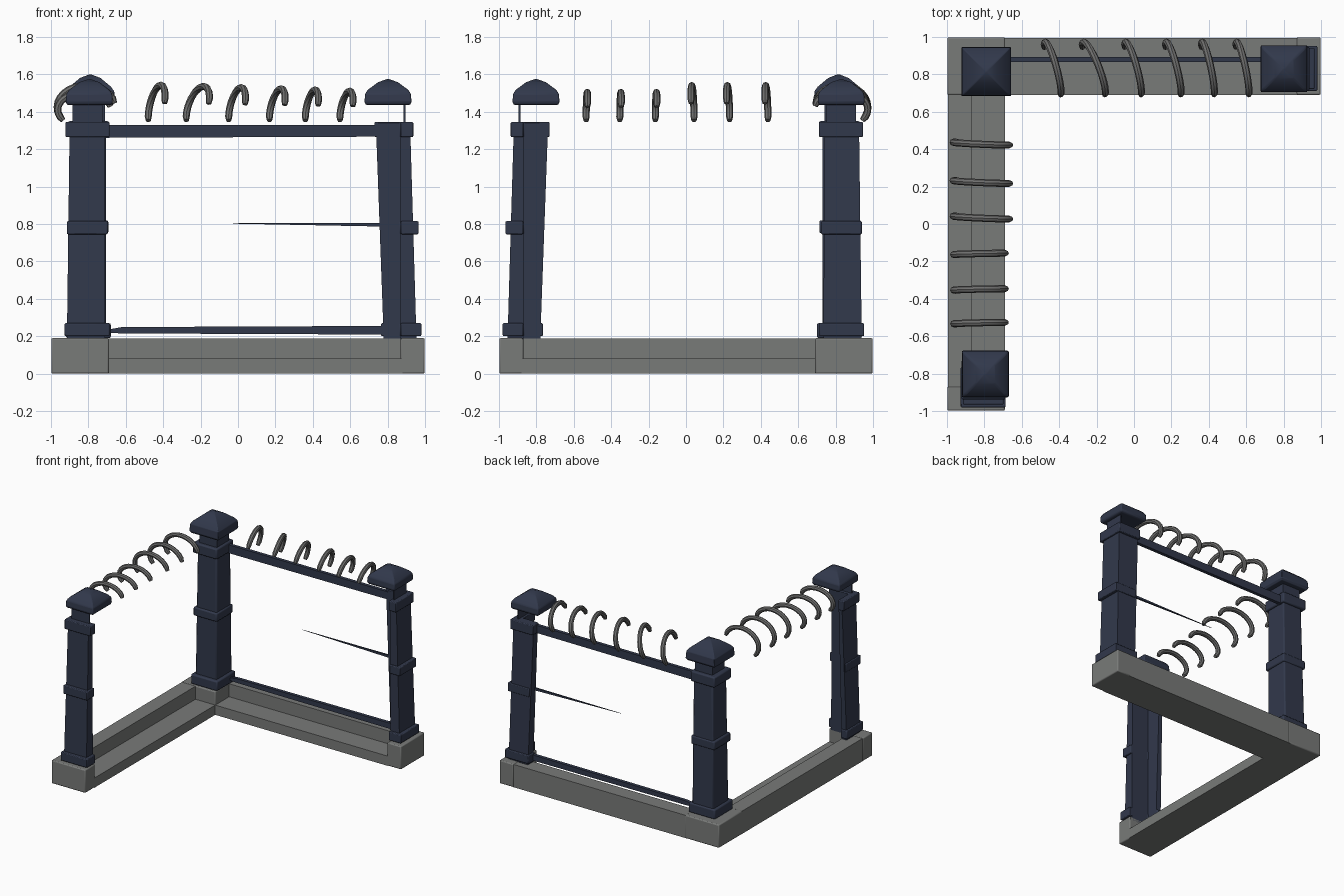
import bpy, bmesh
from math import cos, sin, radians
from mathutils import Vector

if "Cube" in bpy.data.objects:
    bpy.data.objects.remove(bpy.data.objects["Cube"], do_unlink=True)


def material(name, r, g, b):
    m = bpy.data.materials.new(name)
    m.use_nodes = True
    m.diffuse_color = (r, g, b, 1)
    m.node_tree.nodes["Principled BSDF"].inputs["Base Color"].default_value = (r, g, b, 1)
    return m


NAVY = material("navy", 0.031, 0.04, 0.071)
STONE = material("stone_grey", 0.19, 0.196, 0.19)
IRON = material("ring_grey", 0.155, 0.155, 0.153)
EDGE = 0.998   # outer edge of the base
CUT = 0.87     # inner plane where curbs and end posts are cut back
parts = []


def swap(p):
    """Reflect a back-arm point across the corner diagonal onto the left arm."""
    return (-p[1], -p[0], p[2])


def loft(name, loops, mat, mirrored=False, bevel=0.0):
    """Skin a list of equal-length point loops and cap both ends."""
    bm = bmesh.new()
    rows = [[bm.verts.new(swap(p) if mirrored else p) for p in loop] for loop in loops]
    n = len(rows[0])
    for a, b in zip(rows, rows[1:]):
        for i in range(n):
            j = (i + 1) % n
            bm.faces.new((a[i], a[j], b[j], b[i]))
    bm.faces.new(rows[0])
    bm.faces.new(rows[-1])
    bmesh.ops.recalc_face_normals(bm, faces=bm.faces)
    me = bpy.data.meshes.new(name)
    bm.to_mesh(me)
    bm.free()
    ob = bpy.data.objects.new(name, me)
    bpy.context.collection.objects.link(ob)
    me.materials.append(mat)
    if bevel:
        mod = ob.modifiers.new("soft_edges", "BEVEL")
        mod.width = bevel
        mod.segments = 2
        mod.limit_method = "ANGLE"
    parts.append(ob)


def rect(x0, x1, y0, y1, z):
    return [(x0, y0, z), (x1, y0, z), (x1, y1, z), (x0, y1, z)]


def angle_section(x0, x1, y0, y1, z):
    """Rectangle with its inner corner cut away."""
    return [(x0, CUT, z), (CUT, CUT, z), (CUT, y0, z), (x1, y0, z), (x1, y1, z), (x0, y1, z)]


def block(name, x, y, z, mat, mirrored=False, bevel=0.0):
    loft(name, [rect(*x, *y, h) for h in z], mat, mirrored, bevel)


def cap(name, cx, cy, half, top, mirrored=False):
    """Rounded square cap that rises to a shallow point."""
    steps = [(0, 0.92), (0.1, 1.0), (0.45, 0.97), (0.6, 0.84), (0.88, 0.42), (1, 0.04)]
    loops = [rect(cx - half * s, cx + half * s, cy - half * s, cy + half * s, 1.435 + (top - 1.435) * f)
             for f, s in steps]
    loft(name, loops, NAVY, mirrored, 0.008)


def bar(name, ends, mat):
    """Straight bar from sections (x, y, z, half depth, half height)."""
    loft(name, [[(x, y - d, z - h), (x, y + d, z - h), (x, y + d, z + h), (x, y - d, z + h)]
                for x, y, z, d, h in ends], mat)


def ring(name, x, twist, cy, width, height, mirrored):
    """Open hook bent over the rail line, twisted sideways towards its tip."""
    path = []
    for k in range(17):
        a = radians(-38 + k * 13)
        path.append(Vector((x - twist * cos(a + radians(30)), cy + width * cos(a),
                            1.355 + height * (0.6 + sin(a)))))
    loops = []
    for i, p in enumerate(path):
        t = (path[min(i + 1, 16)] - path[max(i - 1, 0)]).normalized()
        u = t.cross(Vector((1, 0, 0))).normalized()
        v = t.cross(u)
        r = 0.014 if i in (0, 16) else 0.019
        loops.append([p + r * (u * cos(radians(45 * s)) + v * sin(radians(45 * s))) for s in range(8)])
    loft(name, loops, IRON, mirrored)


# Stone corner block
block("corner_block", (-EDGE, -0.69), (0.69, EDGE), (0, 0.19), STONE, bevel=0.008)

# Corner post with bands, neck and cap
loft("corner_post", [rect(-0.9, -0.705, 0.73, 0.93, 0.19), rect(-0.88, -0.705, 0.73, 0.91, 1.3)],
     NAVY, bevel=0.01)
for label, half, z in (("lower", 0.12, (0.19, 0.27)), ("middle", 0.107, (0.75, 0.82)),
                       ("upper", 0.11, (1.265, 1.35))):
    block("corner_band_" + label, (-0.8 - half, -0.8 + half), (0.82 - half, 0.82 + half), z,
          NAVY, bevel=0.01)
block("corner_neck", (-0.87, -0.71), (0.74, 0.9), (1.34, 1.45), NAVY)
cap("corner_cap", -0.79, 0.815, 0.132, 1.6)

# Two arms: the back one, and its reflection along the left side, set slightly inward
for arm, mir, dy in (("back", False, 0.0), ("left", True, -0.025)):
    # Stepped curb with a low inner ledge, closed by a full-height end block
    loft(arm + "_curb", [[(x, 0.69, 0), (x, 0.69, 0.08), (x, CUT, 0.08), (x, CUT, 0.187),
                          (x, EDGE - 0.004, 0.187), (x, EDGE - 0.004, 0)] for x in (-0.7, 0.88)],
         STONE, mir)
    block(arm + "_end_block", (CUT, EDGE), (0.69, EDGE), (0, 0.19), STONE, mir, 0.008)

    # Leaning end post and its bands, cut back on the inner corner
    loft(arm + "_post", [angle_section(0.78, 0.955, 0.735 + dy, 0.94 + dy, 0.16),
                         angle_section(0.737, 0.92, 0.74 + dy, 0.925 + dy, 1.34)], NAVY, mir)
    for label, x0, x1, y0, y1, z in (("lower", 0.765, 0.98, 0.712, 0.952, (0.2, 0.27)),
                                     ("middle", 0.77, 0.965, 0.722, 0.94, (0.745, 0.815)),
                                     ("upper", 0.73, 0.937, 0.712, 0.947, (1.265, 1.345))):
        loft(arm + "_band_" + label, [angle_section(x0, x1, y0 + dy, y1 + dy, h) for h in z],
             NAVY, mir, 0.006)
    # Thin outer neck plate holding the cap
    block(arm + "_neck_plate", (0.885, 0.895), (0.75 + dy, 0.91 + dy), (1.33, 1.45), NAVY, mir)
    cap(arm + "_cap", 0.802, 0.83 + 1.4 * dy, 0.126, 1.575, mir)

# Rails between the back posts
bar("top_rail", [(-0.72, 0.88, 1.295, 0.014, 0.034), (0.76, 0.88, 1.298, 0.014, 0.031)], NAVY)
bar("bottom_rail", [(-0.72, 0.88, 0.225, 0.012, 0.006), (-0.62, 0.88, 0.232, 0.014, 0.017),
                    (0.79, 0.88, 0.232, 0.014, 0.023)], NAVY)
bar("broken_rail", [(-0.03, 0.88, 0.803, 0.001, 0.001), (0.79, 0.88, 0.796, 0.008, 0.01)], NAVY)

# Hooks over both arms
for i, (x, twist) in enumerate(((-0.435, 0.045), (-0.215, 0.062), (-0.005, 0.045),
                                (0.21, 0.042), (0.395, 0.035), (0.58, 0.035))):
    ring(f"back_ring_{i + 1}", x, twist, 0.83, 0.142, 0.117 - 0.004 * i, False)
for i, x in enumerate((-0.43, -0.225, -0.035, 0.16, 0.35, 0.53)):
    if i < 3:
        ring(f"left_ring_{i + 1}", x, 0.008, 0.812, 0.155, 0.116, True)
    else:
        ring(f"left_ring_{i + 1}", x, -0.004, 0.822, 0.142, 0.093, True)

# Soft shading that keeps the hard edges
bpy.ops.object.select_all(action="DESELECT")
for ob in parts:
    ob.select_set(True)
bpy.context.view_layer.objects.active = parts[0]
bpy.ops.object.shade_smooth_by_angle(angle=radians(30))
